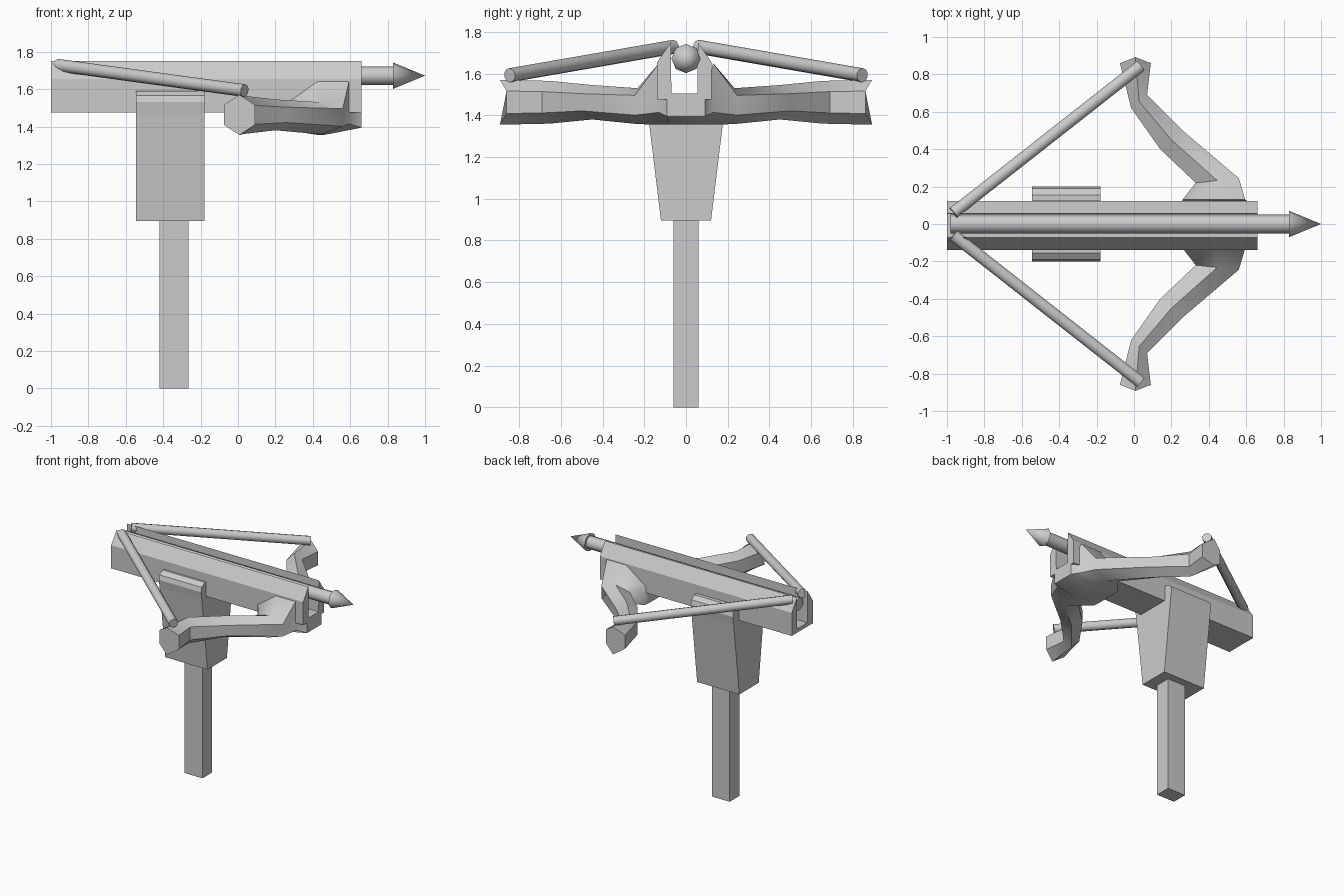
import bpy, bmesh, math
from mathutils import Vector

if "Cube" in bpy.data.objects:
    bpy.data.objects.remove(bpy.data.objects["Cube"])

grey = bpy.data.materials.new("plain grey")
grey.diffuse_color = (0.6, 0.6, 0.6, 1)
grey.use_nodes = True
grey.node_tree.nodes["Principled BSDF"].inputs["Base Color"].default_value = grey.diffuse_color


def finish(name, bm, smooth=0):
    bmesh.ops.recalc_face_normals(bm, faces=bm.faces)
    me = bpy.data.meshes.new(name)
    bm.to_mesh(me)
    bm.free()
    me.materials.append(grey)
    ob = bpy.data.objects.new(name, me)
    bpy.context.collection.objects.link(ob)
    if smooth:
        bpy.ops.object.select_all(action='DESELECT')
        ob.select_set(True)
        bpy.context.view_layer.objects.active = ob
        bpy.ops.object.shade_smooth_by_angle(angle=math.radians(smooth))
    return ob


def loft(name, rings, smooth=0):
    """Skin a list of equal-length point rings and cap both ends."""
    bm = bmesh.new()
    vs = [[bm.verts.new(p) for p in r] for r in rings]
    n = len(vs[0])
    for a, b in zip(vs, vs[1:]):
        for i in range(n):
            j = (i + 1) % n
            bm.faces.new((a[i], a[j], b[j], b[i]))
    bm.faces.new(vs[0])
    bm.faces.new(vs[-1])
    return finish(name, bm, smooth)


def extrude_x(name, profile, x0, x1):
    return loft(name, [[(x, y, z) for y, z in profile] for x in (x0, x1)])


def rod(name, a, b, r1, r2, sides, smooth=50):
    a, b = Vector(a), Vector(b)
    d = b - a
    bm = bmesh.new()
    bmesh.ops.create_cone(bm, cap_ends=True, segments=sides, radius1=r1,
                          radius2=r2, depth=d.length)
    bm.transform(d.to_track_quat('Z', 'Y').to_matrix().to_4x4())
    bmesh.ops.translate(bm, verts=bm.verts, vec=(a + b) / 2)
    return finish(name, bm, smooth)


# Post and the flared block that cradles the stock
extrude_x("post", [(-.06, 0), (.06, 0), (.06, .92), (-.06, .92)], -.42, -.265)
half = [(.12, .895), (.19, 1.47), (.2, 1.53), (.19, 1.565), (.155, 1.59),
        (.125, 1.59), (.125, 1.485)]
extrude_x("mount_block", half + [(-y, z) for y, z in reversed(half)],
          -.545, -.18)

# Grooved stock with sloped upper rims
c = -.008
half = [(.13, 1.475), (.13, 1.655), (.065, 1.75), (.062, 1.505)]
extrude_x("stock", [(c + y, z) for y, z in half] +
          [(c - y, z) for y, z in reversed(half)], -1, .66)

# Bolt
rod("bolt_shaft", (-.98, 0, 1.672), (.84, 0, 1.672), .05, .05, 8)
rod("bolt_head", (.83, 0, 1.672), (1, 0, 1.672), .07, 0, 8)


# Curved bow arms: hexagonal sections from the centre out to each tip
def section(left, right, z0, z1, lu=.75, ru=.75, ll=.25, rl=.25, bulge=0):
    (xl, yl), (xr, yr) = left, right
    xm, ym, h = (xl + xr) / 2, (yl + yr) / 2 + bulge, z1 - z0
    return [(xm, ym, z1), (xr, yr, z0 + h * ru), (xr, yr, z0 + h * rl),
            (xm, ym, z0), (xl, yl, z0 + h * ll), (xl, yl, z0 + h * lu)]


arm = [
    section((.26, .09), (.66, .09), 1.355, 1.485, .9, 1, .2, .3),
    section((.26, .13), (.595, .13), 1.355, 1.65, .6, 1, .1, .2),
    section((.33, .22), (.56, .245), 1.358, 1.53, .8, .8),
    section((.14, .40), (.26, .50), 1.38, 1.545),
    section((-.015, .62), (.07, .69), 1.36, 1.565),
    section((-.075, .86), (.09, .86), 1.355, 1.57, bulge=.032),
]
mirrored = [[(x, -y, z) for x, y, z in r] for r in reversed(arm)]
loft("bow_arms", mirrored + arm, 45)

# Bowstring halves
for s, side in ((1, "back"), (-1, "front")):
    rod("bowstring_" + side, (-.965, s * .06, 1.728), (.035, s * .845, 1.592),
        .034, .034, 10)
